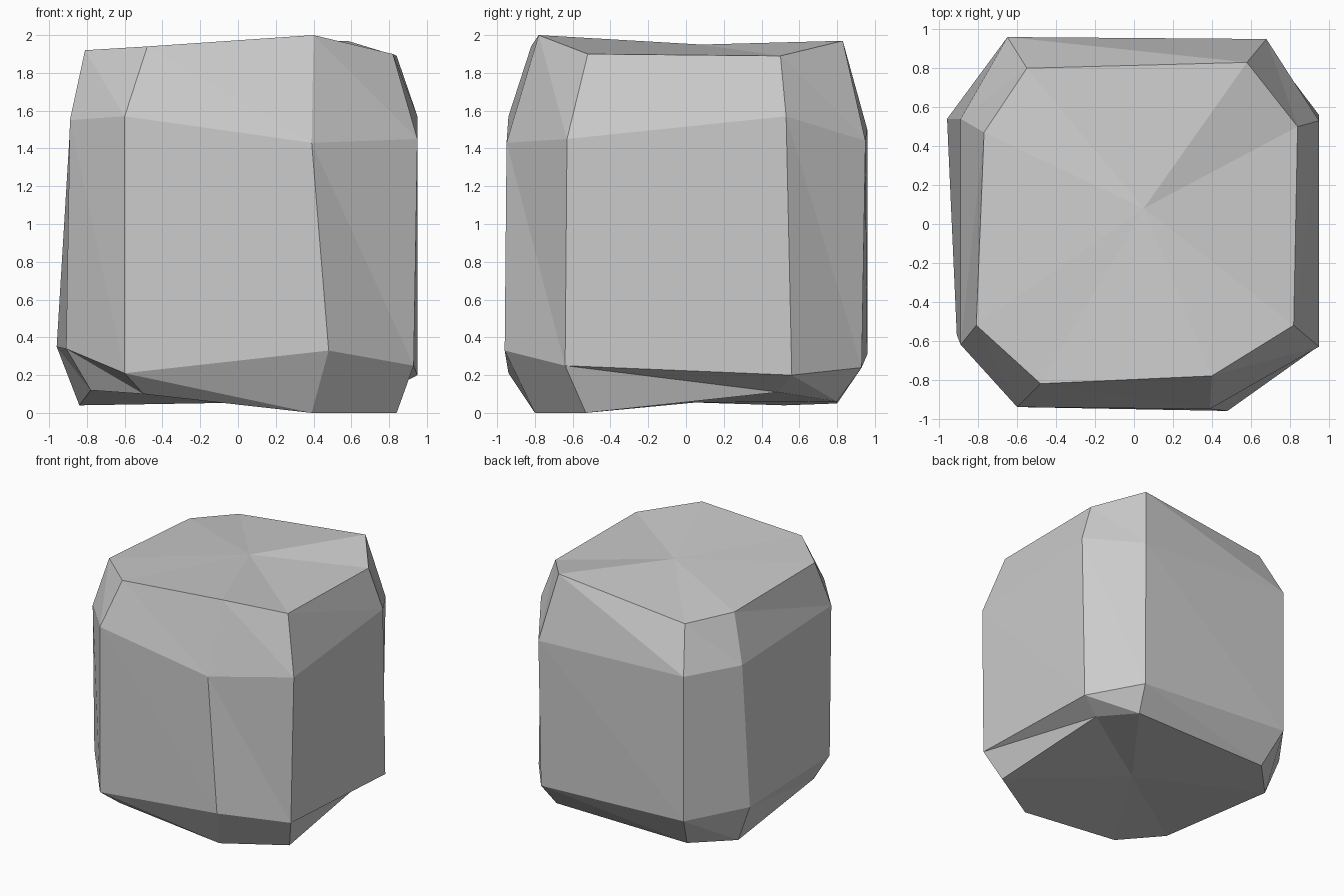
import bpy
import bmesh

default_cube = bpy.data.objects.get("Cube")
if default_cube is not None:
    bpy.data.objects.remove(default_cube, do_unlink=True)


def make_material(name, colour):
    material = bpy.data.materials.new(name)
    material.use_nodes = True
    material.diffuse_color = colour
    shader = material.node_tree.nodes["Principled BSDF"]
    shader.inputs["Base Color"].default_value = colour
    shader.inputs["Roughness"].default_value = 0.9
    return material


def add_band(mesh, lower, upper):
    """Join two rings with chipped, triangular facets."""
    count = len(lower)
    for i in range(count):
        j = (i + 1) % count
        mesh.faces.new((upper[i], lower[i], lower[j]))
        mesh.faces.new((upper[i], lower[j], upper[j]))


def add_cap(mesh, ring, centre):
    """Close a ring with a fan around a centre point."""
    hub = mesh.verts.new(centre)
    for start, end in zip(ring, ring[1:] + ring[:1]):
        mesh.faces.new((start, end, hub))


# Eight-sided cross-sections, anticlockwise from the front right corner
base_ring = [(-.5, -.82, .1), (.39, -.8, 0), (.84, -.53, 0), (.78, .49, .11),
             (.62, .8, .06), (-.57, .8, .05), (-.84, .52, .04), (-.78, -.55, .12)]
lower_ring = [(-.6, -.94, .21), (.48, -.96, .33), (.93, -.64, .25), (.95, .56, .2),
              (.67, .93, .24), (-.65, .96, .31), (-.96, .54, .35), (-.91, -.57, .34)]
upper_ring = [(-.6, -.94, 1.57), (.39, -.95, 1.43), (.95, -.63, 1.45), (.95, .53, 1.57),
              (.68, .95, 1.44), (-.65, .96, 1.5), (-.89, .54, 1.5), (-.89, -.62, 1.55)]
top_ring = [(-.48, -.82, 1.94), (.4, -.78, 2), (.82, -.52, 1.9), (.84, .5, 1.89),
            (.58, .83, 1.97), (-.55, .8, 1.85), (-.77, .47, 1.88), (-.81, -.52, 1.92)]

# Boulder: stacked rings closed by two shallow fans
mesh = bmesh.new()
rings = [[mesh.verts.new(point) for point in ring]
         for ring in (base_ring, lower_ring, upper_ring, top_ring)]
for lower, upper in zip(rings, rings[1:]):
    add_band(mesh, lower, upper)
add_cap(mesh, rings[-1], (.05, .08, 1.95))
add_cap(mesh, rings[0], (.06, .05, .055))
bmesh.ops.recalc_face_normals(mesh, faces=mesh.faces)

# Flat-shaded stone object
data = bpy.data.meshes.new("boulder")
mesh.to_mesh(data)
mesh.free()
data.materials.append(make_material("stone_grey", (.6, .6, .6, 1)))
boulder = bpy.data.objects.new("boulder", data)
bpy.context.collection.objects.link(boulder)
